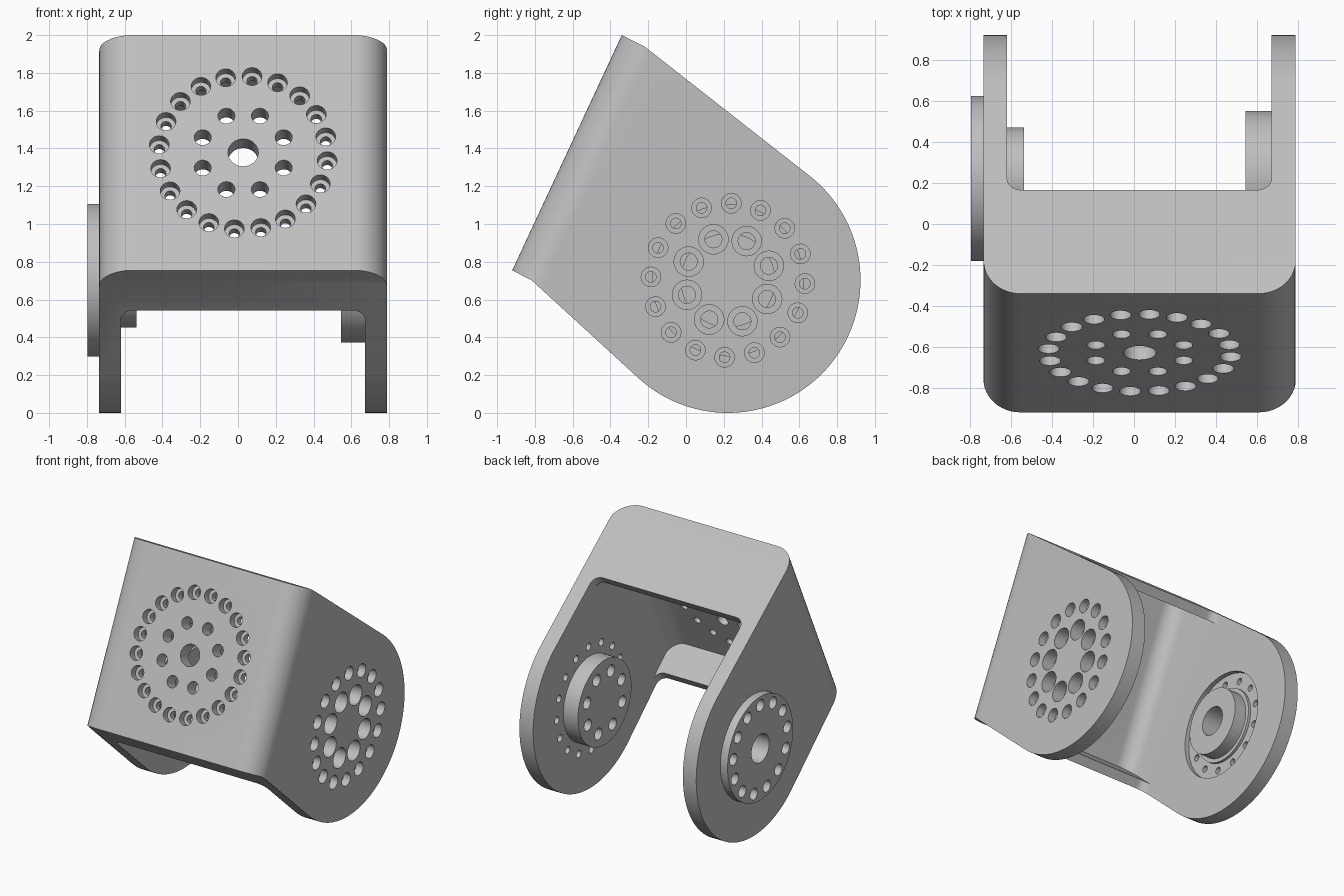
import bpy, bmesh
from math import radians, sin, cos, pi
from mathutils import Matrix, Vector

cube = bpy.data.objects.get("Cube")
if cube:
    bpy.data.objects.remove(cube, do_unlink=True)

grey = bpy.data.materials.new("light_grey")
grey.use_nodes = True
grey.diffuse_color = (0.52, 0.52, 0.52, 1)
grey.node_tree.nodes["Principled BSDF"].inputs["Base Color"].default_value = grey.diffuse_color

# Main dimensions
HUB = Vector((0.222, 0.702))          # pivot in (y, z)
ARM_R = 0.702
LEFT, RIGHT = 0.79, -0.735            # outer faces of the arms
IN_L, IN_R = 0.672, -0.62             # inner faces of the arms
MID = (LEFT + RIGHT) / 2
PLATE = 0.115

# Frames: side extrudes along x; tilted ones extrude up a leaning plane
SIDE = Matrix(((0, 0, 1, 0), (1, 0, 0, 0), (0, 1, 0, 0), (0, 0, 0, 1)))
PIVOT = Matrix.Translation((0, HUB.x, HUB.y)) @ SIDE
PLATE_FRAME = Matrix.Translation((0, -0.63, 1.378)) @ Matrix.Rotation(radians(-25), 4, 'X')
SLOT_FRAME = Matrix.Translation((0, -0.237, 1.092)) @ Matrix.Rotation(radians(-36.5), 4, 'X')
FACE_FRAME = (PLATE_FRAME @ Matrix.Translation((MID, 0, 0))
              @ Matrix.Rotation(pi / 2, 4, 'X'))


def finish(name, bm):
    bmesh.ops.recalc_face_normals(bm, faces=bm.faces)
    mesh = bpy.data.meshes.new(name)
    bm.to_mesh(mesh)
    bm.free()
    mesh.materials.append(grey)
    ob = bpy.data.objects.new(name, mesh)
    bpy.context.collection.objects.link(ob)
    return ob


def prism(name, pts, h0, h1, frame):
    """Extrude a flat outline from h0 to h1 along the frame's z."""
    bm = bmesh.new()
    low, high = [[bm.verts.new(frame @ Vector((p[0], p[1], h))) for p in pts] for h in (h0, h1)]
    bm.faces.new(low)
    bm.faces.new(high)
    for i in range(len(pts)):
        j = (i + 1) % len(pts)
        bm.faces.new((low[i], low[j], high[j], high[i]))
    return finish(name, bm)


def turned(bm, profile, frame, cx=0, cy=0, n=24):
    """Closed turned solid from (radius, height) pairs."""
    rings = [[bm.verts.new(frame @ Vector((cx + r * cos(2 * pi * k / n),
                                           cy + r * sin(2 * pi * k / n), h)))
              for k in range(n)] for r, h in profile]
    bm.faces.new(rings[0])
    bm.faces.new(rings[-1])
    for a, b in zip(rings, rings[1:]):
        for k in range(n):
            m = (k + 1) % n
            bm.faces.new((a[k], a[m], b[m], b[k]))


def disc(name, profile, frame=PIVOT):
    bm = bmesh.new()
    turned(bm, profile, frame, n=72)
    return finish(name, bm)


def hole_ring(bm, count, radius, phase, profile, frame):
    for k in range(count):
        a = radians(phase) + 2 * pi * k / count
        turned(bm, profile, frame, radius * cos(a), radius * sin(a))


def round_front(x0, x1, y0, r, n=12):
    """Rectangle outline with its two front corners rounded."""
    pts = [(x1, 3), (x0, 3)]
    for cx, start in ((x0 + r, pi), (x1 - r, 1.5 * pi)):
        for k in range(n + 1):
            a = start + k * pi / 2 / n
            pts.append((cx + r * cos(a), y0 + r + r * sin(a)))
    return pts


def boolean(ob, cutter, mode='DIFFERENCE', keep=False):
    mod = ob.modifiers.new("cut", 'BOOLEAN')
    mod.operation, mod.solver, mod.object = mode, 'EXACT', cutter
    bpy.context.view_layer.objects.active = ob
    bpy.ops.object.modifier_apply(modifier=mod.name)
    if not keep:
        bpy.data.objects.remove(cutter, do_unlink=True)


# Bracket: side outline trimmed by a rounded front
t0, t1 = radians(-132.5), radians(51.9)
arc = [HUB + ARM_R * Vector((cos(t0 + (t1 - t0) * k / 64), sin(t0 + (t1 - t0) * k / 64)))
       for k in range(65)]
outline = arc + [(-0.22, 1.94), (-0.34, 2.0), (-0.92, 0.755), (-0.815, 0.70)]
bracket = prism("bracket", outline, -1, 1, SIDE)
boolean(bracket, prism("trim", round_front(RIGHT, LEFT, 0, 0.18), -2, 2, PLATE_FRAME), 'INTERSECT')

# Pocket behind the plate, leaving a thin flange above and below
top, low = Vector((-0.263, 1.885)), Vector((-0.768, 0.752))
top_dir, low_dir = Vector((0.787, -0.617)), Vector((0.737, -0.676))
pocket = prism("pocket", [top - 0.1 * top_dir, low - 0.1 * low_dir,
                          low + 2 * low_dir, top + 2 * top_dir], -1, 1, SIDE)
boolean(pocket, prism("trim", round_front(IN_R, IN_L, PLATE, 0.12), -2, 2, PLATE_FRAME), 'INTERSECT')
boolean(bracket, pocket)

# Open slot between the arms
boolean(bracket, prism("slot", round_front(IN_R, IN_L, 0, 0.07), -2, 2, SLOT_FRAME))

# Round recess inside the right arm
boolean(bracket, disc("recess", [(0.4, IN_R - 0.035), (0.4, IN_R + 0.05)]))

# Bosses and bearing disc on the pivot
left_boss = disc("left_inner_boss", [(0.33, 0.546), (0.33, 0.70)])
right_disc = disc("right_outer_disc", [(0.404, -0.797), (0.404, -0.70)])
right_boss = disc("right_inner_boss", [(0.28, -0.70), (0.28, -0.635), (0.25, -0.635), (0.25, -0.537)])

# Plate holes: centre, inner ring and stepped outer ring
bm = bmesh.new()
turned(bm, [(0.08, -0.2), (0.08, 0.1)], FACE_FRAME, n=40)
hole_ring(bm, 8, 0.232, 22.5, [(0.045, -0.2), (0.045, 0.1)], FACE_FRAME)
hole_ring(bm, 20, 0.447, 12, [(0.028, -0.2), (0.028, -0.06), (0.052, -0.06), (0.052, 0.1)], FACE_FRAME)
boolean(bracket, finish("plate_drill", bm))

# Left arm holes: stepped outer ring and large counterbores
bm = bmesh.new()
hole_ring(bm, 16, 0.408, -2.5, [(0.028, 0.6), (0.028, 0.73), (0.052, 0.73), (0.052, 0.9)], PIVOT)
hole_ring(bm, 8, 0.23, 19.5, [(0.045, 0.5), (0.045, 0.69), (0.078, 0.69), (0.078, 0.9)], PIVOT)
drill = finish("left_drill", bm)
boolean(left_boss, drill, keep=True)
boolean(bracket, drill)

# Right arm holes: stepped ring and a central bore
bm = bmesh.new()
turned(bm, [(0.11, -0.9), (0.11, -0.45)], PIVOT, n=40)
hole_ring(bm, 13, 0.335, 90, [(0.045, -0.9), (0.045, -0.74), (0.025, -0.74), (0.025, -0.6)], PIVOT)
drill = finish("right_drill", bm)
for ob in (right_disc, right_boss):
    boolean(ob, drill, keep=True)
boolean(bracket, drill)

# Smooth the curved walls, keep edges crisp
for ob in (bracket, left_boss, right_disc, right_boss):
    bpy.ops.object.select_all(action='DESELECT')
    ob.select_set(True)
    bpy.context.view_layer.objects.active = ob
    bpy.ops.object.shade_smooth_by_angle(angle=radians(30))
